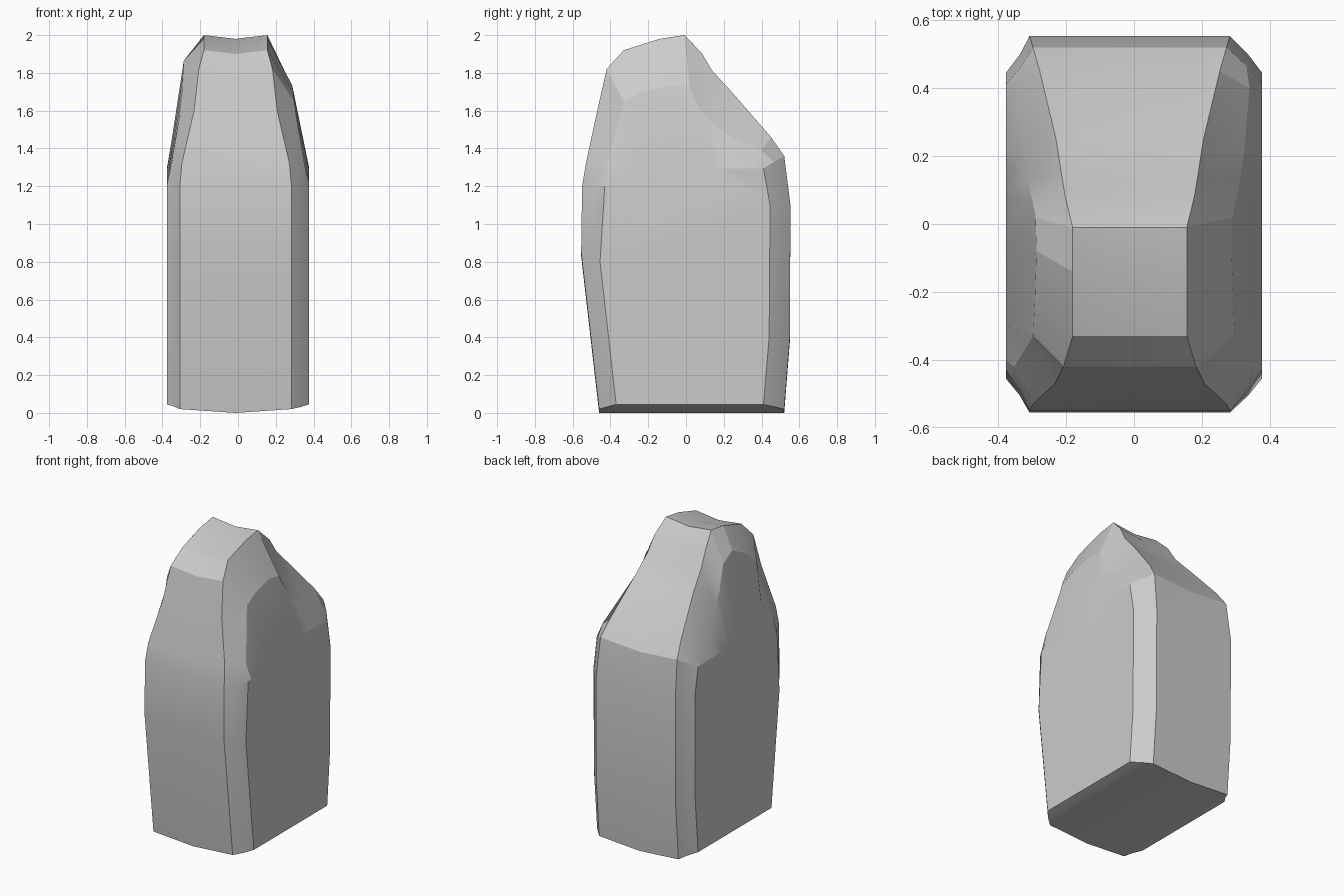
import bpy, bmesh, math
from mathutils import Vector

SIDE = 0.377     # half width of the flat side faces
SHIFT = -0.0125  # the crown leans slightly to the left

# Body outline: rim y, rim z, rim half width, side-face y, side-face z
lower = [
    (0.52, 1.36, 0.285, 0.41, 1.295),
    (0.553, 1.1, 0.295, 0.445, 1.1),
    (0.55, 0.4, 0.295, 0.44, 0.4),
    (0.52, 0.02, 0.295, 0.41, 0.045),
    (-0.46, 0.02, 0.295, -0.37, 0.045),
    (-0.555, 0.85, 0.295, -0.455, 0.8),
    (-0.55, 1.2, 0.295, -0.43, 1.2),
]
# Crown outline: the same, plus shoulder y, z, x and the left shoulder's lift
upper = [
    (-0.53, 1.32, 0.285, -0.40, 1.21, -0.42, 1.31, 0.353, 0),
    (-0.47, 1.6, 0.22, -0.30, 1.225, -0.34, 1.60, 0.303, 0),
    (-0.42, 1.82, 0.195, -0.25, 1.235, -0.33, 1.65, 0.297, 0.04),
    (-0.33, 1.92, 0.168, -0.15, 1.255, -0.23, 1.70, 0.292, 0.09),
    (-0.14, 1.98, 0.168, -0.08, 1.275, -0.08, 1.735, 0.287, 0.13),
    (-0.01, 2.0, 0.168, -0.02, 1.29, 0.02, 1.72, 0.29, 0.09),
    (0.08, 1.91, 0.19, 0.08, 1.295, 0.07, 1.61, 0.30, 0.05),
    (0.14, 1.81, 0.20, 0.15, 1.295, 0.13, 1.54, 0.312, 0.03),
    (0.25, 1.69, 0.217, 0.21, 1.295, 0.22, 1.47, 0.325, 0),
    (0.45, 1.46, 0.265, 0.35, 1.295, 0.40, 1.39, 0.34, 0),
]


def cross_section(p):
    """Seven points from the left face over the rim to the right face."""
    y, z, w, iy, iz = p[:5]
    my, mz, mx, lift = p[5:] if len(p) > 5 else (
        (y + iy) / 2, (z + iz) / 2, (w + SIDE) / 2, 0)
    return [Vector(c) for c in (
        (-SIDE, iy, iz), (-mx, my, mz + lift), (SHIFT - w, y, z),
        (SHIFT, y, z - 0.02),
        (SHIFT + w, y, z), (mx, my, mz), (SIDE, iy, iz))]


# Stone: bridge the sections around the outline and close both sides
bm = bmesh.new()
rings = [[bm.verts.new(c) for c in cross_section(p)] for p in lower + upper]
for a, b in zip(rings, rings[1:] + rings[:1]):
    for i in range(6):
        bm.faces.new((a[i], a[i + 1], b[i + 1], b[i]))
bm.faces.new([r[0] for r in rings])
bm.faces.new([r[-1] for r in rings])
bmesh.ops.recalc_face_normals(bm, faces=bm.faces)

mesh = bpy.data.meshes.new("standing_stone")
bm.to_mesh(mesh)
bm.free()
stone = bpy.data.objects.new("standing_stone", mesh)
bpy.context.collection.objects.link(stone)
bpy.context.view_layer.objects.active = stone
stone.select_set(True)
bpy.ops.object.shade_smooth_by_angle(angle=math.radians(15))
